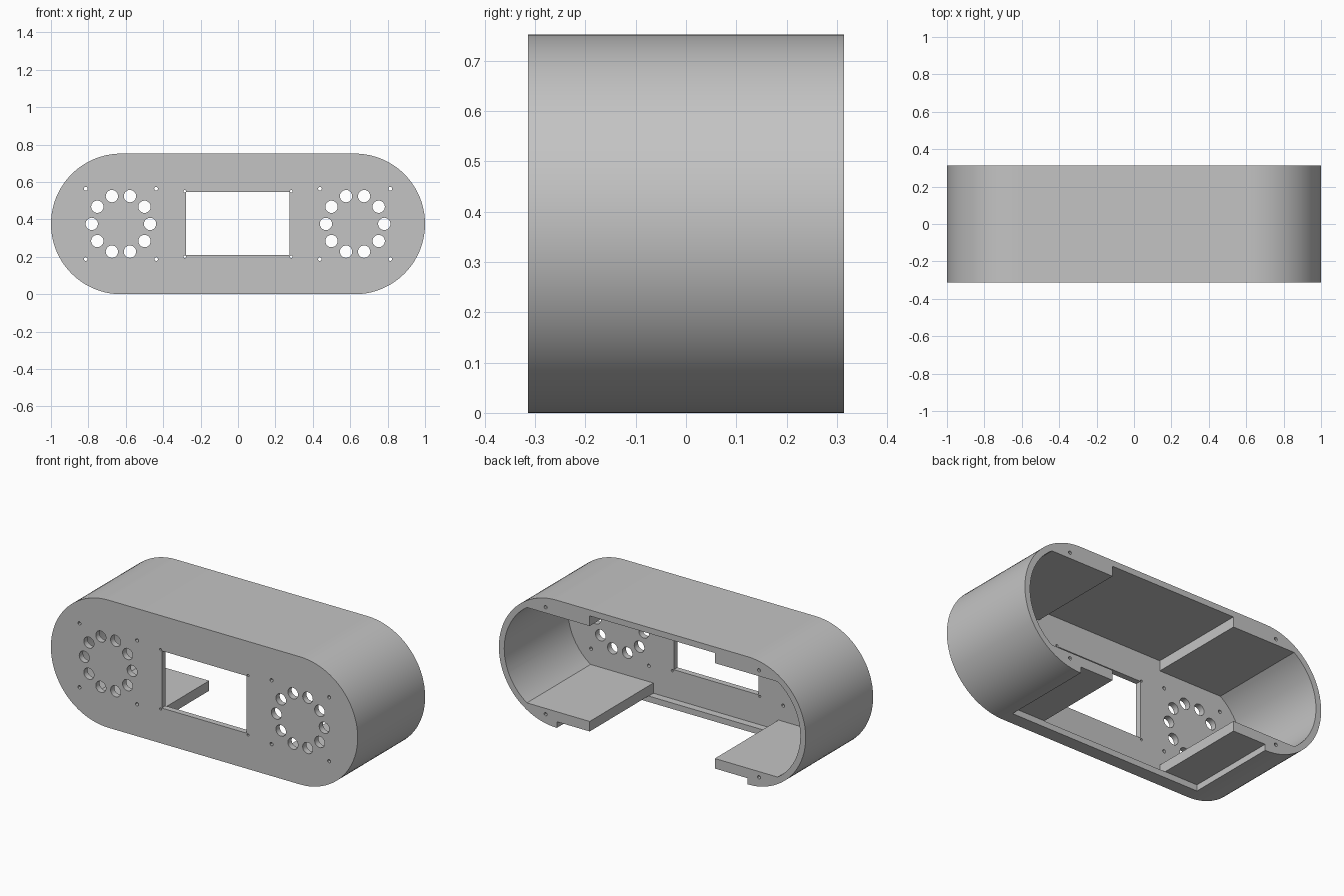
import bpy, bmesh
from math import sin, cos, pi, asin

cube = bpy.data.objects.get("Cube")
if cube:
    bpy.data.objects.remove(cube, do_unlink=True)

MID = 0.376              # half height, also end radius
END = 0.624              # centre of the round ends
BACK = 0.314
WALL = 0.035
FRONT_IN = -BACK + WALL  # inner face of the front panel
LEDGE_X, LEDGE_Z = 0.408, 0.281


def arc(cx, cz, r, a0, a1, n):
    return [(cx + r * cos(a0 + (a1 - a0) * i / n),
             cz + r * sin(a0 + (a1 - a0) * i / n)) for i in range(n + 1)]


def circle(cx, cz, r, n=24):
    return arc(cx, cz, r, 0, 2 * pi, n)[:-1]


def rect(x0, x1, z0, z1):
    return [(x0, z0), (x1, z0), (x1, z1), (x0, z1)]


def prisms(name, profiles, y0, y1):
    """Extrude closed x-z outlines from y0 to y1 into one object."""
    bm = bmesh.new()
    for pts in profiles:
        face = bm.faces.new([bm.verts.new((x, y0, z)) for x, z in pts])
        new = bmesh.ops.extrude_face_region(bm, geom=[face], use_keep_orig=True)["geom"]
        verts = [g for g in new if isinstance(g, bmesh.types.BMVert)]
        bmesh.ops.translate(bm, verts=verts, vec=(0, y1 - y0, 0))
    bmesh.ops.recalc_face_normals(bm, faces=bm.faces)
    mesh = bpy.data.meshes.new(name)
    bm.to_mesh(mesh)
    bm.free()
    obj = bpy.data.objects.new(name, mesh)
    bpy.context.collection.objects.link(obj)
    return obj


# Outer shell with rounded ends
outline = (arc(END, MID, MID, -pi / 2, pi / 2, 40)
           + arc(-END, MID, MID, pi / 2, 3 * pi / 2, 40))
housing = prisms("housing", [outline], -BACK, BACK)

# Cavity open at the back, leaving thick ledges above and below at each end
r = MID - WALL
a = asin(LEDGE_Z / r)
low, high = MID - LEDGE_Z, MID + LEDGE_Z
cavity = (arc(END, MID, r, -a, a, 28)
          + [(LEDGE_X, high), (LEDGE_X, MID + r), (-LEDGE_X, MID + r), (-LEDGE_X, high)]
          + arc(-END, MID, r, pi - a, pi + a, 28)
          + [(-LEDGE_X, low), (-LEDGE_X, MID - r), (LEDGE_X, MID - r), (LEDGE_X, low)])

# Screen window and its corner holes, speaker grilles and their corner holes
front_cuts = [rect(-0.277, 0.275, 0.209, 0.546)]
front_cuts += [circle(sx * 0.285, MID + sz * 0.175, 0.007, 12)
               for sx in (-1, 1) for sz in (-1, 1)]
for side in (-1, 1):
    cx = side * 0.626
    front_cuts += [circle(x, z, 0.033) for x, z in circle(cx, MID, 0.156, 10)]
    front_cuts += [circle(cx + sx * 0.188, MID + sz * 0.188, 0.01, 12)
                   for sx in (-1, 1) for sz in (-1, 1)]

# Screw holes in the back rim
screws = [circle(sx * 0.695, MID + sz * 0.315, 0.01, 12)
          for sx in (-1, 1) for sz in (-1, 1)]

cutters = [
    prisms("cavity_cutter", [cavity], FRONT_IN, BACK + 0.1),
    prisms("floor_opening_cutter", [rect(-0.622, 0.622, -0.1, WALL + 0.001)],
           -0.235, BACK + 0.1),
    prisms("front_cutter", front_cuts, -BACK - 0.1, FRONT_IN + 0.03),
    prisms("screw_cutter", screws, BACK - 0.12, BACK + 0.1),
]
for cutter in cutters:
    cutter.hide_render = True
    mod = housing.modifiers.new(cutter.name, "BOOLEAN")
    mod.operation = "DIFFERENCE"
    mod.solver = "EXACT"
    mod.object = cutter

# Bake the cuts and drop the cutters
bpy.context.view_layer.update()
graph = bpy.context.evaluated_depsgraph_get()
baked = bpy.data.meshes.new_from_object(housing.evaluated_get(graph))
housing.modifiers.clear()
housing.data = baked
for cutter in cutters:
    bpy.data.objects.remove(cutter, do_unlink=True)

# Single grey finish
grey = bpy.data.materials.new("plain_grey")
grey.use_nodes = True
colour = (0.55, 0.55, 0.55, 1)
grey.diffuse_color = colour
grey.node_tree.nodes["Principled BSDF"].inputs["Base Color"].default_value = colour
housing.data.materials.clear()
housing.data.materials.append(grey)
for p in housing.data.polygons:
    p.material_index = 0

bpy.ops.object.select_all(action="DESELECT")
housing.select_set(True)
bpy.context.view_layer.objects.active = housing
bpy.ops.object.shade_smooth_by_angle(angle=pi / 6)
